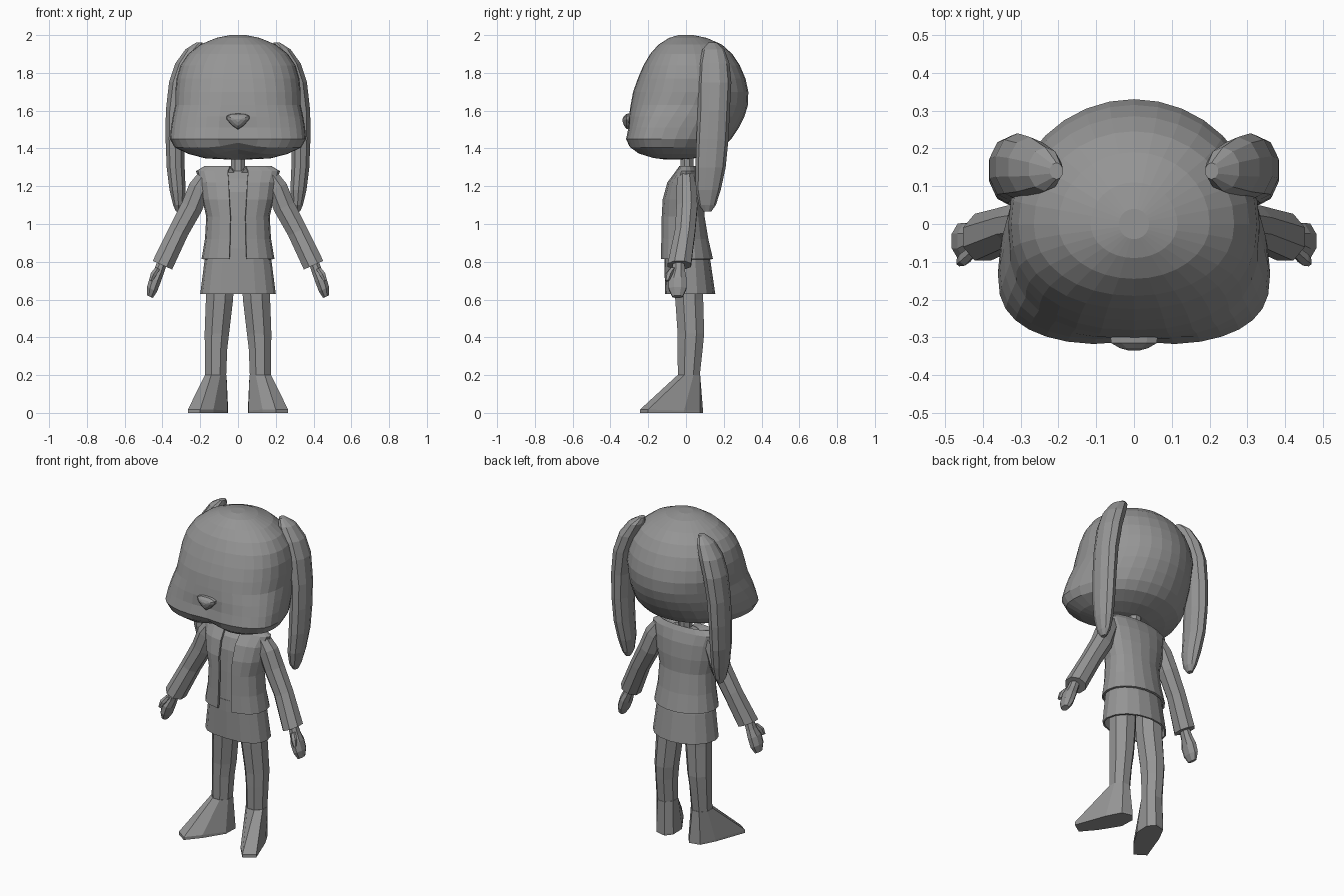
import bpy, bmesh, math
from math import sin, cos, pi

grey = bpy.data.materials.new("plain grey")
grey.diffuse_color = (0.3, 0.3, 0.3, 1)


def loft(name, rings, caps=(True, True), closed=True, mirror=1, thick=0):
    """Skin a stack of point rings into one flat-shaded object."""
    bm = bmesh.new()
    rows = [[bm.verts.new((p[0] * mirror, p[1], p[2])) for p in r] for r in rings]
    n = len(rows[0])
    for a, b in zip(rows, rows[1:]):
        for i in range(n if closed else n - 1):
            j = (i + 1) % n
            bm.faces.new((a[i], a[j], b[j], b[i]))
    if caps[0]:
        bm.faces.new(rows[0])
    if caps[1]:
        bm.faces.new(rows[-1])
    bmesh.ops.recalc_face_normals(bm, faces=bm.faces)
    me = bpy.data.meshes.new(name)
    bm.to_mesh(me)
    bm.free()
    me.materials.append(grey)
    ob = bpy.data.objects.new(name, me)
    bpy.context.collection.objects.link(ob)
    if thick:
        mod = ob.modifiers.new("thickness", 'SOLIDIFY')
        mod.thickness = thick
        mod.offset = -1
    return ob


def power(v, n):
    return math.copysign(abs(v) ** (2 / n), v)


def oval(z, w, yf, yb, yc=0.0, n=2.0, k=16, gap=None):
    """Level ring: half width, front y, back y, y of widest point, front squareness.
    A gap leaves the ring open at the front."""
    pts = []
    for i in range(k):
        if gap is None:
            t = -pi / 2 + 2 * pi * i / k
        else:
            t = -pi / 2 + gap + (2 * pi - 2 * gap) * i / (k - 1)
        m = n if sin(t) < 0 else 2
        d = (yc - yf) if sin(t) < 0 else (yb - yc)
        pts.append((w * power(cos(t), m), yc + d * power(sin(t), m), z))
    return pts


def tube(stations, k=8, tilt=0.0):
    """Rings of (x, y, z, radius across, radius in y), leaning by tilt in x-z."""
    return [[(x + r * cos(tilt) * cos(2 * pi * (i + .5) / k),
              y + ry * sin(2 * pi * (i + .5) / k),
              z + r * sin(tilt) * cos(2 * pi * (i + .5) / k)) for i in range(k)]
            for x, y, z, r, ry in stations]


# Head: round skull swelling into a broad, squared muzzle
head = [oval(z, w, yf, yb, yc, n, 32) for z, w, yf, yb, yc, n in (
    (2.0, .04, -.04, .04, 0, 2), (1.985, .115, -.09, .11, 0, 2),
    (1.95, .2, -.145, .19, 0, 2), (1.9, .265, -.19, .245, 0, 2.1),
    (1.84, .305, -.225, .285, 0, 2.2), (1.77, .325, -.255, .315, 0, 2.3),
    (1.70, .332, -.28, .33, 0, 2.4), (1.63, .332, -.293, .328, -.03, 2.5),
    (1.57, .345, -.302, .31, -.07, 2.6), (1.51, .355, -.31, .28, -.11, 2.6),
    (1.45, .36, -.322, .24, -.13, 2.7), (1.405, .335, -.305, .195, -.13, 2.6),
    (1.37, .26, -.26, .12, -.12, 2.4), (1.347, .17, -.2, .04, -.1, 2.2),
    (1.342, .06, -.12, -.02, -.07, 2))]
# Soft cleft in the middle of the upper lip and chin
for r in head:
    for i, (x, y, z) in enumerate(r):
        if z < 1.55 and y < -.15:
            c = math.exp(-(x / .08) ** 2)
            r[i] = (x, y + .012 * c, z + (.025 * c if z < 1.42 else 0))
loft("head", head)

# Nose: rounded triangle, wide at the top
nose = []
for y, s in ((-.295, 1.0), (-.315, .95), (-.328, .6), (-.335, .2)):
    nose.append([(x * s, y, 1.55 + z * s) for x, z in (
        (0, -.05), (.03, -.03), (.06, .003), (.063, .022), (.035, .033),
        (0, .035), (-.035, .033), (-.063, .022), (-.06, .003), (-.03, -.03))])
loft("nose", nose)

# Neck
loft("neck", tube([(0, .005, 1.24, .04, .037), (0, .005, 1.40, .04, .037)]))

# Shirt, visible in the open jacket
loft("shirt", [oval(z, w, yf, yb, 0, 2.4) for z, w, yf, yb in (
    (1.29, .07, -.02, .04), (1.24, .15, -.07, .06), (1.17, .16, -.095, .075),
    (1.04, .145, -.105, .085), (.82, .165, -.115, .115))])

# Jacket, open down the front
loft("jacket", [oval(z, w, yf, yb, 0, 2.5, 18, .17) for z, w, yf, yb in (
    (1.275, .07, -.025, .045), (1.308, .175, -.035, .055), (1.28, .222, -.055, .07),
    (1.22, .205, -.1, .09), (1.13, .19, -.125, .1), (1.04, .168, -.13, .1),
    (.92, .175, -.132, .12), (.815, .193, -.135, .145))],
    caps=(False, False), closed=False, thick=.012)

# Skirt, open at the hem
loft("skirt", [oval(z, w, yf, yb, 0, 2.5) for z, w, yf, yb in (
    (.87, .165, -.115, .115), (.8, .178, -.115, .13), (.63, .2, -.11, .155))],
    caps=(True, False), thick=.01)

for side, m in (("left", 1), ("right", -1)):
    # Long hanging ear
    loft(side + "_ear", tube([
        (.205, .14, 1.96, .018, .022), (.235, .145, 1.925, .045, .058),
        (.275, .15, 1.85, .06, .08), (.308, .152, 1.75, .06, .088),
        (.328, .147, 1.6, .057, .085), (.333, .14, 1.45, .053, .085),
        (.33, .13, 1.3, .05, .08), (.32, .118, 1.18, .045, .066),
        (.315, .113, 1.1, .03, .045), (.315, .113, 1.065, .014, .02)], 10),
        mirror=m)

    # Sleeve
    lean = math.radians(24)
    loft(side + "_sleeve", tube([
        (.165, .0, 1.255, .05, .045), (.205, .002, 1.19, .062, .056),
        (.245, .005, 1.09, .062, .06), (.315, -.005, .96, .058, .058),
        (.4, -.035, .782, .061, .067)], 8, lean), mirror=m)

    # Hand and thumb
    loft(side + "_hand", tube([
        (.4, -.038, .80, .028, .032), (.42, -.04, .745, .03, .038),
        (.438, -.045, .705, .034, .052), (.455, -.045, .655, .032, .05),
        (.466, -.045, .615, .018, .03)], 8, lean), mirror=m)
    loft(side + "_thumb", tube([
        (.425, -.07, .765, .014, .016), (.447, -.09, .735, .018, .02),
        (.462, -.1, .7, .01, .012)], 6, lean), mirror=m)

    # Leg
    loft(side + "_leg", tube([
        (.095, .015, .72, .08, .08), (.098, .017, .6, .078, .08),
        (.112, .026, .42, .07, .076), (.116, .022, .34, .064, .072),
        (.118, .015, .2, .06, .063)], 8), mirror=m)

    # Foot, turned outwards to a pointed toe
    ankle = tube([(.118, .015, .2, .062, .065)], 8)[0]
    sole = [(.195, -.01), (.15, .075), (.085, .09), (.052, .05),
            (.055, -.04), (.13, -.16), (.2, -.243), (.265, -.2)]
    # Start the sole outline at the outer back, matching the ankle ring
    sole = sole[1:2] + sole[2:4] + sole[4:] + sole[:1]
    sole = [sole[-1]] + sole[:-1]
    loft(side + "_foot", [ankle,
         [(x, y, .018 if y < -.1 else .012) for x, y in sole],
         [(x, y, 0.0) for x, y in sole]], mirror=m)
